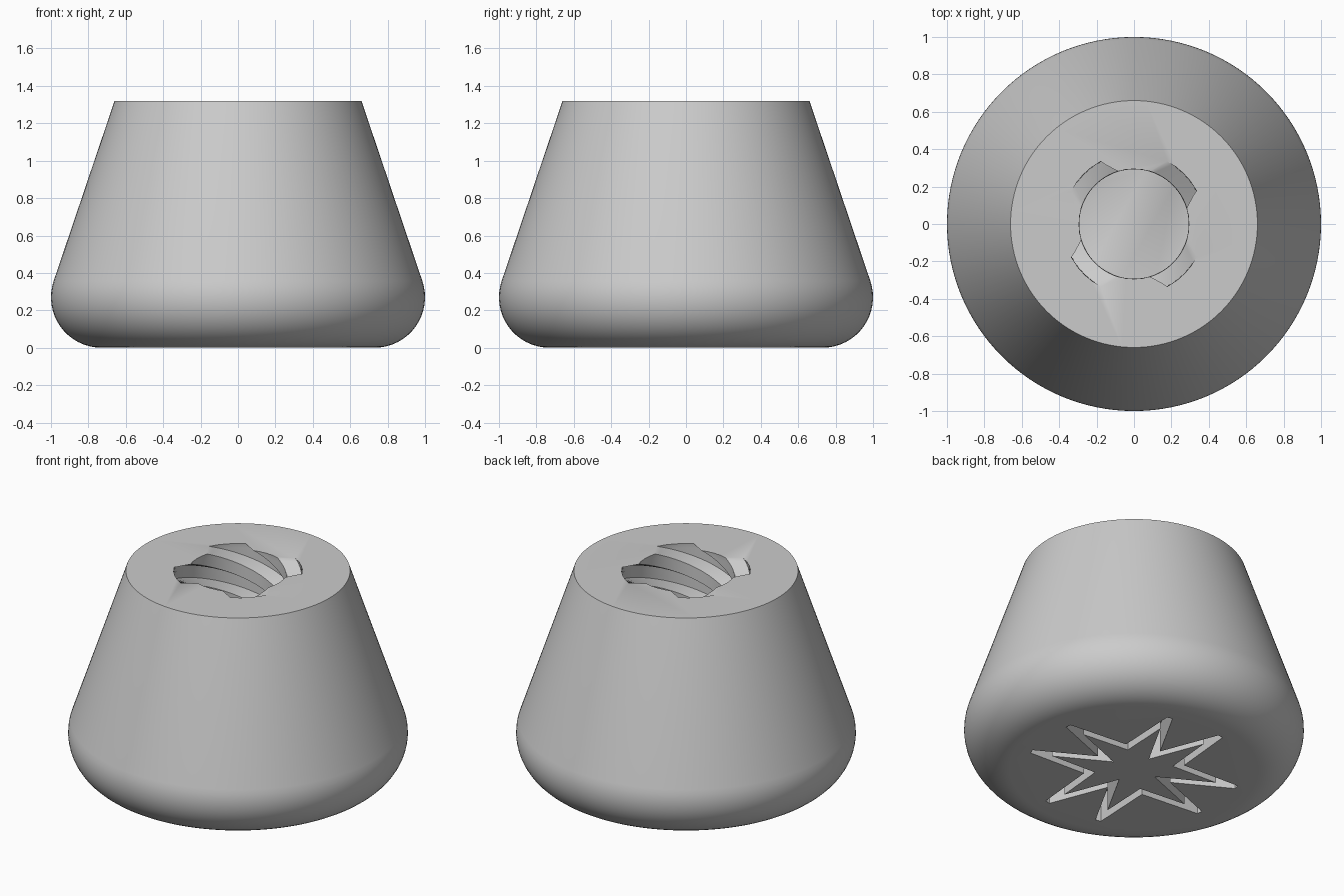
import bpy, bmesh, math
from mathutils import Vector

if "Cube" in bpy.data.objects:
    bpy.data.objects.remove(bpy.data.objects["Cube"], do_unlink=True)

grey = bpy.data.materials.new("light grey")
grey.use_nodes = True
grey.diffuse_color = (0.6, 0.6, 0.6, 1)
grey.node_tree.nodes["Principled BSDF"].inputs["Base Color"].default_value = (0.6, 0.6, 0.6, 1)

HEIGHT, TOP_R, FILLET = 1.32, 0.66, 0.27
SEGMENTS = 128


def polar(r, degrees, z=0.0):
    a = math.radians(degrees)
    return Vector((r * math.cos(a), r * math.sin(a), z))


def finish(bm, name):
    bmesh.ops.recalc_face_normals(bm, faces=bm.faces)
    mesh = bpy.data.meshes.new(name)
    bm.to_mesh(mesh)
    bm.free()
    mesh.materials.append(grey)
    obj = bpy.data.objects.new(name, mesh)
    bpy.context.collection.objects.link(obj)
    return obj


def loft(rings, name, closed=False):
    """Join equal rings of points with quads; cap the ends or close the loop."""
    bm = bmesh.new()
    loops = [[bm.verts.new(p) for p in ring] for ring in rings]
    n = len(loops[0])
    pairs = list(zip(loops, loops[1:])) + ([(loops[-1], loops[0])] if closed else [])
    for a, b in pairs:
        for i in range(n):
            j = (i + 1) % n
            bm.faces.new((a[i], a[j], b[j], b[i]))
    if closed:
        bmesh.ops.remove_doubles(bm, verts=bm.verts, dist=1e-5)
    else:
        bm.faces.new(loops[0])
        bm.faces.new(loops[-1])
    return finish(bm, name)


# Tapered body with a rounded lower edge
profile = []
for i in range(17):
    a = math.radians(-90 + (90 + 18.7) * i / 16)
    profile.append((1 - FILLET + FILLET * math.cos(a), FILLET + FILLET * math.sin(a)))
profile.append((TOP_R, HEIGHT))
body = loft([[polar(r, 360 * k / SEGMENTS, z) for k in range(SEGMENTS)]
             for r, z in profile], "tapered_foot")

# Threaded hole: a core with four trapezoid grooves on a right-handed helix
CORE, ROOT, LEAD, FLOOR = 0.295, 0.38, 0.85, 0.4
section = [(CORE, -28), (ROOT, -17), (ROOT, -8), (ROOT, 0), (ROOT, 8), (ROOT, 17),
           (CORE, 28), (CORE, 36), (CORE, 45), (CORE, 54)]
rings = []
STEPS = 64
for s in range(STEPS + 1):
    z = FLOOR + (HEIGHT + 0.1 - FLOOR) * s / STEPS
    twist = 45 + 360 * (z - HEIGHT) / LEAD
    rings.append([polar(r, a + 90 * q + twist, z) for q in range(4) for r, a in section])
hole = loft(rings, "threaded_hole_cutter")

# Star-shaped slot in the underside, offset to both sides of a centre line
HALF, DEPTH = 0.024, 0.18
star = []
for q in range(4):
    turn = 90 * q - 4
    star += [polar(0.205, turn), polar(0.61, turn + 17),
             polar(0.265, turn + 45), polar(0.61, turn + 73)]
outer, inner = [], []
for i, p in enumerate(star):
    d0 = (p - star[i - 1]).normalized()
    d1 = (star[(i + 1) % len(star)] - p).normalized()
    n0, n1 = Vector((d0.y, -d0.x, 0)), Vector((d1.y, -d1.x, 0))
    mitre = (n0 + n1) * HALF / (1 + n0.dot(n1))
    if i % 2:
        # Blunt tip
        outer += [p + (n0 + d0) * HALF, p + (n1 - d1) * HALF]
        inner += [p - mitre, p - mitre]
    else:
        outer.append(p + mitre)
        inner.append(p - mitre)


def at(ring, z):
    return [Vector((p.x, p.y, z)) for p in ring]


slot = loft([at(outer, -0.1), at(outer, DEPTH), at(inner, DEPTH), at(inner, -0.1)],
            "star_slot_cutter", closed=True)

# Cut the hole and slot
bpy.context.view_layer.objects.active = body
for cutter in (hole, slot):
    cutter.hide_render = True
    mod = body.modifiers.new(cutter.name, "BOOLEAN")
    mod.operation, mod.solver, mod.object = "DIFFERENCE", "EXACT", cutter
    bpy.ops.object.modifier_apply(modifier=mod.name)
    bpy.data.objects.remove(cutter, do_unlink=True)

for o in bpy.context.selected_objects:
    o.select_set(False)
body.select_set(True)
bpy.ops.object.shade_smooth_by_angle(angle=math.radians(30))
